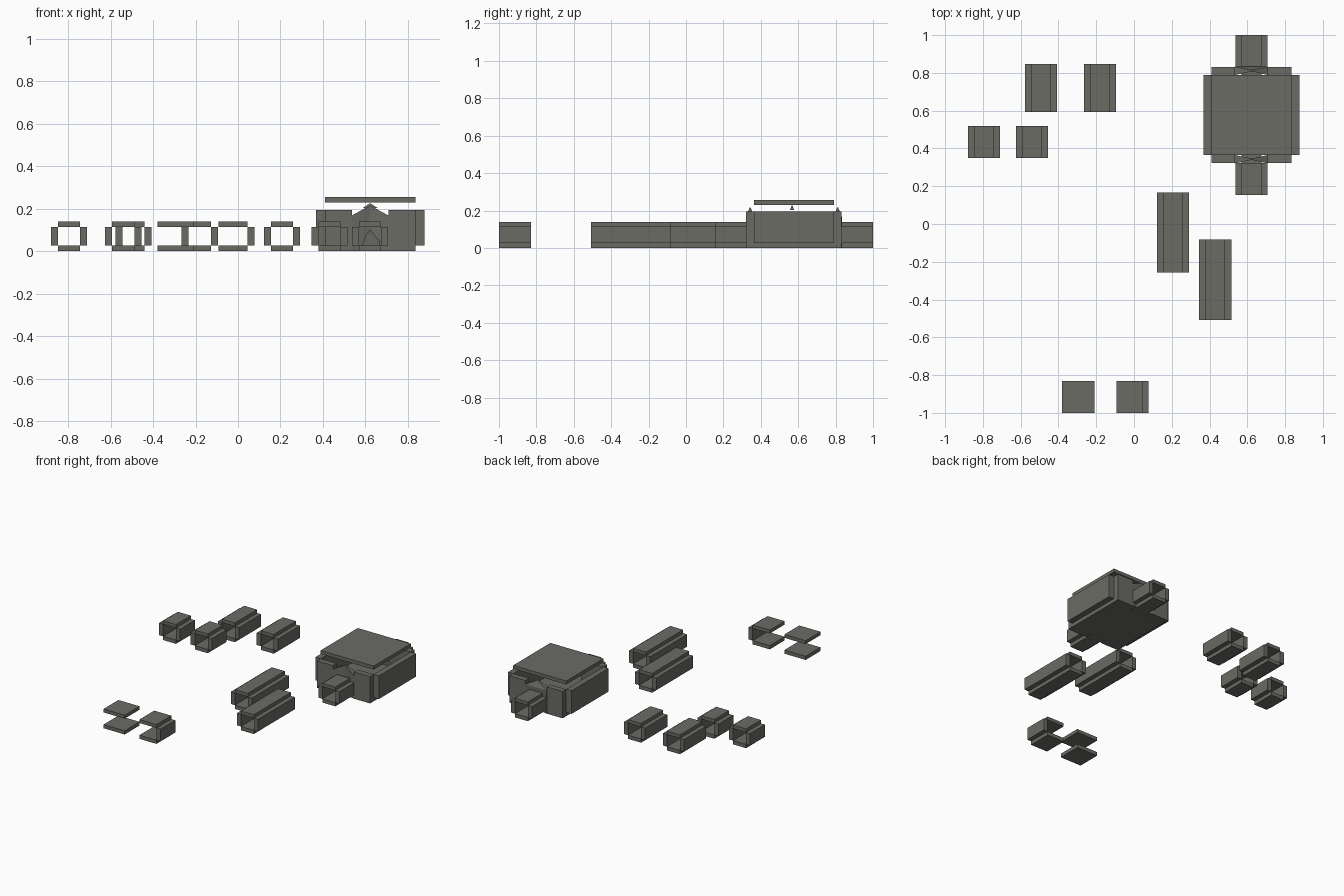
import bpy, bmesh

cube = bpy.data.objects.get("Cube")
if cube:
    bpy.data.objects.remove(cube, do_unlink=True)

stone = bpy.data.materials.new("grey_stone")
stone.use_nodes = True
color = (0.145, 0.145, 0.13, 1)
stone.diffuse_color = color
stone.node_tree.nodes["Principled BSDF"].inputs["Base Color"].default_value = color

SLAB, WALL_TOP, TOP = 0.027, 0.115, 0.14
SIDE = 0.033


def finish(name, bm):
    bmesh.ops.recalc_face_normals(bm, faces=bm.faces)
    mesh = bpy.data.meshes.new(name)
    bm.to_mesh(mesh)
    bm.free()
    mesh.materials.append(stone)
    obj = bpy.data.objects.new(name, mesh)
    bpy.context.collection.objects.link(obj)


def box(name, x0, x1, y0, y1, z0, z1):
    bm = bmesh.new()
    bmesh.ops.create_cube(bm, size=1)
    for v in bm.verts:
        v.co = ((x0 + x1) / 2 + v.co.x * (x1 - x0),
                (y0 + y1) / 2 + v.co.y * (y1 - y0),
                (z0 + z1) / 2 + v.co.z * (z1 - z0))
    finish(name, bm)


def corridor(name, x0, y0, y1, left=True, right=True):
    """Floor and roof slabs with optional outer walls along each side."""
    x1 = x0 + 0.17
    a = x0 + SIDE * left
    b = x1 - SIDE * right
    box(name + "_floor", a, b, y0, y1, 0, SLAB)
    box(name + "_roof", a, b, y0, y1, WALL_TOP, TOP)
    if left:
        box(name + "_wall_a", x0, a, y0, y1, SLAB, WALL_TOP)
    if right:
        box(name + "_wall_b", b, x1, y0, y1, SLAB, WALL_TOP)


def broken_gable(name, cx, cy, half, profile):
    """Pointed wall infill, full depth at the jambs and thin at the peak."""
    bm = bmesh.new()
    rings = []
    for side in (-1, 1):
        rings.append([bm.verts.new((cx + x, cy + side * (0.003 + 0.019 * abs(x) / half), z))
                      for x, z in profile])
    n = len(profile)
    bm.faces.new(rings[0])
    bm.faces.new(rings[1])
    for i in range(n):
        j = (i + 1) % n
        bm.faces.new((rings[0][i], rings[0][j], rings[1][j], rings[1][i]))
    bmesh.ops.triangulate(bm, faces=bm.faces)
    finish(name, bm)


# Loose corridor pieces
for name, x, y0, y1 in (("short_corridor_a", -0.88, 0.35, 0.52),
                        ("short_corridor_b", -0.625, 0.35, 0.52),
                        ("medium_corridor_a", -0.577, 0.593, 0.847),
                        ("medium_corridor_b", -0.265, 0.593, 0.847),
                        ("long_corridor_a", 0.122, -0.257, 0.167),
                        ("long_corridor_b", 0.345, -0.507, -0.082)):
    corridor(name, x, y0, y1)

# Crossing and junction pieces
corridor("crossing", -0.38, -1, -0.83, left=False, right=False)
corridor("junction", -0.092, -1, -0.83, left=False)

# Room shell
CX, CY = 0.622, 0.577
box("room_floor", CX - 0.213, CX + 0.213, CY - 0.213, CY + 0.213, 0, SLAB)
box("room_roof", CX - 0.213, CX + 0.213, CY - 0.213, CY + 0.213, 0.23, 0.255)
for s, label in ((-1, "a"), (1, "b")):
    xs = sorted((CX + s * 0.213, CX + s * 0.255))
    box("room_side_wall_" + label, *xs, CY - 0.213, CY + 0.213, SLAB, 0.195)

# Room entrances: wall segments, pointed infill and a corridor stub
half_gable = [(0.043, 0), (0.086, 0), (0.086, 0.168), (0, 0.215)]
arch = [(-0.043, 0.065), (-0.02, 0.075), (0, 0.1), (0.02, 0.075), (0.043, 0.065)]
outline = half_gable + [(-x, z) for x, z in reversed(half_gable[:3])] + arch
for s, label in ((-1, "front"), (1, "back")):
    ys = sorted((CY + s * 0.213, CY + s * 0.255))
    for t, part in ((-1, "a"), (1, "b")):
        xs = sorted((CX + t * 0.086, CX + t * 0.213))
        box(f"{label}_wall_{part}", *xs, *ys, 0, 0.195)
    broken_gable(label + "_doorway", CX, sum(ys) / 2, 0.086, outline)
    box(label + "_threshold", CX - 0.052, CX + 0.052, *ys, 0, SLAB)
    stub = sorted((CY + s * 0.255, CY + s * 0.423))
    corridor(label + "_stub", CX - 0.085, *stub)

# Small chevron under the roof
broken_gable("roof_chevron", CX, CY - 0.01, 0.086,
             [(-0.036, 0.203), (0, 0.226), (0.036, 0.203), (0.025, 0.203), (0, 0.216), (-0.025, 0.203)])
